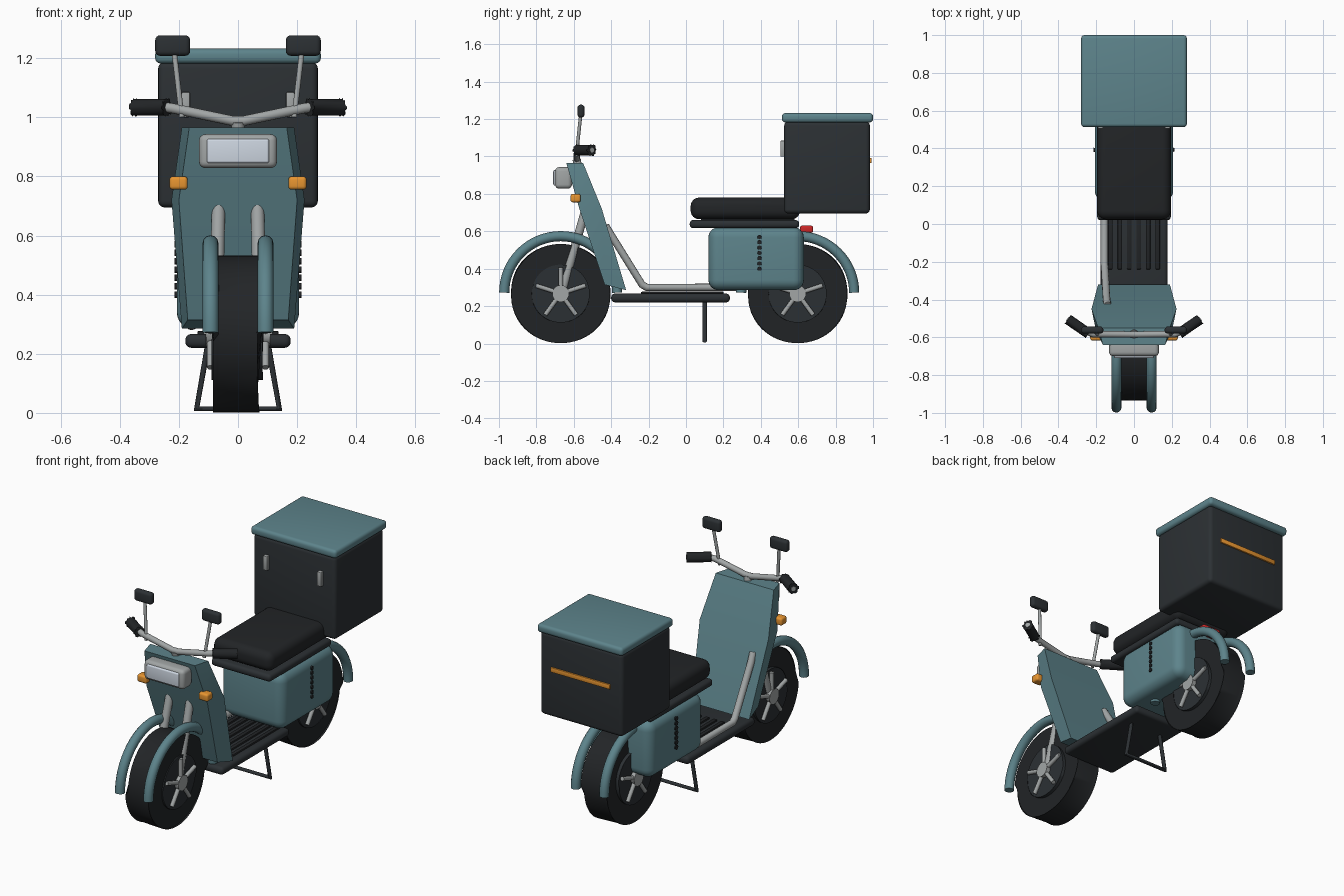
import bpy, bmesh, math
from mathutils import Vector

if "Cube" in bpy.data.objects:
    bpy.data.objects.remove(bpy.data.objects["Cube"])


def material(name, rgb):
    m = bpy.data.materials.new(name)
    m.diffuse_color = (*rgb, 1)
    m.use_nodes = True
    m.node_tree.nodes["Principled BSDF"].inputs["Base Color"].default_value = m.diffuse_color
    return m


TEAL = material("teal_paint", (0.11, 0.23, 0.26))
DARK = material("dark_plastic", (0.025, 0.03, 0.034))
RUBBER = material("black_rubber", (0.016, 0.018, 0.02))
METAL = material("metal", (0.36, 0.38, 0.38))
AMBER = material("amber", (0.8, 0.3, 0.03))
RED = material("red", (0.6, 0.02, 0.02))
GLASS = material("glass", (0.62, 0.68, 0.76))


def finish(name, bm, mat, bevel=0, segments=4):
    if bevel:
        edges = [e for e in bm.edges if e.calc_face_angle(0) > math.radians(30)]
        bmesh.ops.bevel(bm, geom=edges, offset=bevel, segments=segments,
                        profile=0.5, affect='EDGES', clamp_overlap=True)
    bmesh.ops.recalc_face_normals(bm, faces=bm.faces)
    me = bpy.data.meshes.new(name)
    bm.to_mesh(me)
    bm.free()
    ob = bpy.data.objects.new(name, me)
    bpy.context.collection.objects.link(ob)
    me.materials.append(mat)
    smooth(ob)
    return ob


def smooth(ob):
    bpy.ops.object.select_all(action='DESELECT')
    ob.select_set(True)
    bpy.context.view_layer.objects.active = ob
    bpy.ops.object.shade_smooth_by_angle(angle=math.radians(35))


def box(name, x, y, z, mat, bevel=0.01, segments=4):
    """Rounded box from (min, max) ranges on each axis."""
    bm = bmesh.new()
    bmesh.ops.create_cube(bm, size=1)
    for v in bm.verts:
        v.co = [(r[0] + r[1]) / 2 + c * (r[1] - r[0]) for r, c in zip((x, y, z), v.co)]
    return finish(name, bm, mat, bevel, segments)


def rod(name, a, b, r, mat, bevel=0, sides=24):
    """Cylinder from point a to point b."""
    a, b = Vector(a), Vector(b)
    bm = bmesh.new()
    bmesh.ops.create_cone(bm, cap_ends=True, segments=sides, radius1=r, radius2=r,
                          depth=(b - a).length)
    rot = Vector((0, 0, 1)).rotation_difference(b - a).to_matrix()
    for v in bm.verts:
        v.co = rot @ v.co + (a + b) / 2
    return finish(name, bm, mat, bevel, 3)


def tube(name, points, r, mat, cyclic=False):
    """Round tube along a polyline."""
    cu = bpy.data.curves.new(name, 'CURVE')
    cu.dimensions = '3D'
    cu.bevel_depth, cu.bevel_resolution, cu.use_fill_caps = r, 4, True
    s = cu.splines.new('POLY')
    s.points.add(len(points) - 1)
    for p, co in zip(s.points, points):
        p.co = (*co, 1)
    s.use_cyclic_u = cyclic
    cu.materials.append(mat)
    ob = bpy.data.objects.new(name, cu)
    bpy.context.collection.objects.link(ob)
    bpy.ops.object.select_all(action='DESELECT')
    ob.select_set(True)
    bpy.context.view_layer.objects.active = ob
    bpy.ops.object.convert(target='MESH')
    smooth(bpy.context.object)


# Wheels with disc, hub, five spokes a side, and twin fender hoops
for end, wy in (("front", -0.67), ("rear", 0.597)):
    rod(end + "_tyre", (-0.073, wy, 0.267), (0.073, wy, 0.267), 0.265, RUBBER, 0.012, 64)
    rod(end + "_wheel_disc", (-0.085, wy, 0.267), (0.085, wy, 0.267), 0.155, DARK, 0.004, 48)
    rod(end + "_hub", (-0.11, wy, 0.267), (0.11, wy, 0.267), 0.04, METAL, 0.005, 32)
    for s in (-1, 1):
        for k in range(5):
            t = math.radians(90 + 72 * k)
            d = Vector((0, math.cos(t), math.sin(t)))
            c = Vector((s * 0.093, wy, 0.267))
            rod(end + "_spoke", c + d * 0.02, c + d * 0.14, 0.012, METAL, 0, 12)
        arc = [(s * 0.093, wy + 0.302 * math.cos(math.pi * i / 32),
                0.272 + 0.302 * math.sin(math.pi * i / 32)) for i in range(33)]
        tube(end + "_fender", arc, 0.027, TEAL)

# Leg shield lofted through three sections: z, back y, back half width, front y, front half width
bm = bmesh.new()
rings = []
for z, yb, wb, yf, wf, dz in ((0.965, -0.55, 0.19, -0.64, 0.165, 0),
                              (0.72, -0.45, 0.225, -0.57, 0.20, 0),
                              (0.285, -0.32, 0.19, -0.435, 0.17, 0.03)):
    rings.append([bm.verts.new(p) for p in ((-wb, yb, z), (wb, yb, z),
                                            (wf, yf, z + dz), (-wf, yf, z + dz))])
for a, b in zip(rings, rings[1:]):
    for i in range(4):
        bm.faces.new((a[i], a[(i + 1) % 4], b[(i + 1) % 4], b[i]))
bm.faces.new(rings[0])
bm.faces.new(rings[-1])
finish("leg_shield", bm, TEAL, 0.025)

# Headlight
box("headlight_bezel", (-0.132, 0.132), (-0.70, -0.61), (0.828, 0.943), METAL, 0.022)
box("headlight_lens", (-0.105, 0.105), (-0.71, -0.66), (0.845, 0.927), GLASS, 0.008)

# Handlebar and steering stem
tube("handlebar", [(-0.26, -0.565, 1.036), (-0.22, -0.583, 1.03), (-0.02, -0.585, 0.988),
                   (0.02, -0.585, 0.988), (0.22, -0.583, 1.03), (0.26, -0.565, 1.036)],
     0.017, METAL)
rod("steering_stem", (0, -0.585, 0.985), (0, -0.565, 0.88), 0.022, METAL)

# Paired front parts
for s in (-1, 1):
    rod("fork_leg", (s * 0.065, -0.53, 0.74), (s * 0.075, -0.665, 0.27), 0.023, METAL)
    rod("grip", (s * 0.24, -0.58, 1.034), (s * 0.35, -0.504, 1.034), 0.028, RUBBER, 0.005)
    rod("grip_end", (s * 0.34, -0.511, 1.034), (s * 0.353, -0.502, 1.034), 0.013, METAL)
    rod("mirror_stem", (s * 0.19, -0.587, 1.0), (s * 0.217, -0.562, 1.23), 0.009, METAL)
    x = sorted((s * 0.162, s * 0.28))
    box("mirror", x, (-0.58, -0.543), (1.208, 1.277), DARK, 0.016)
    x = sorted((s * 0.17, s * 0.232))
    box("front_indicator", x, (-0.617, -0.563), (0.755, 0.80), AMBER, 0.012)

# Floorboard with ribs, and the frame tube on the left side
box("floorboard", (-0.178, 0.178), (-0.40, 0.235), (0.22, 0.267), DARK, 0.02)
for i in range(6):
    x = -0.125 + i * 0.05
    box("floor_rib", (x - 0.012, x + 0.012), (-0.24, 0.2), (0.255, 0.277), RUBBER, 0.004, 2)
tube("frame_tube", [(-0.14, -0.43, 0.63), (-0.145, -0.40, 0.58), (-0.155, -0.235, 0.315),
                    (-0.157, -0.21, 0.30), (-0.157, 0.3, 0.30)], 0.02, METAL)

# Centre stand
tube("centre_stand", [(-0.10, 0.10, 0.24), (-0.14, 0.10, 0.014), (0.14, 0.10, 0.014),
                      (0.10, 0.10, 0.24)], 0.013, DARK, True)

# Rear body with side vent studs
box("rear_body", (-0.207, 0.207), (0.12, 0.63), (0.285, 0.622), TEAL, 0.055, 6)
for s in (-1, 1):
    for i in range(7):
        z = 0.4 + i * 0.0283
        rod("vent_stud", (s * 0.195, 0.393, z), (s * 0.215, 0.393, z), 0.011, RUBBER, 0.003, 16)

# Seat
box("seat_base", (-0.195, 0.195), (0.02, 0.605), (0.617, 0.66), DARK, 0.018)
box("seat_cushion", (-0.195, 0.195), (0.025, 0.61), (0.665, 0.78), RUBBER, 0.045, 6)
box("seat_core", (-0.15, 0.15), (0.08, 0.58), (0.64, 0.70), DARK, 0.01)

# Tail light
box("tail_light", (-0.06, 0.06), (0.61, 0.68), (0.592, 0.63), RED, 0.01)

# Cargo box with lid, clasps and rear stripe
box("cargo_box", (-0.27, 0.27), (0.525, 0.983), (0.695, 1.187), DARK, 0.022)
box("cargo_lid", (-0.28, 0.28), (0.513, 1.0), (1.182, 1.232), TEAL, 0.018)
for s in (-1, 1):
    box("lid_clasp", (s * 0.177 - 0.014, s * 0.177 + 0.014), (0.505, 0.535), (1.0, 1.085),
        METAL, 0.004, 2)
box("rear_stripe", (-0.195, 0.195), (0.97, 0.992), (0.965, 0.993), AMBER, 0.003, 2)
